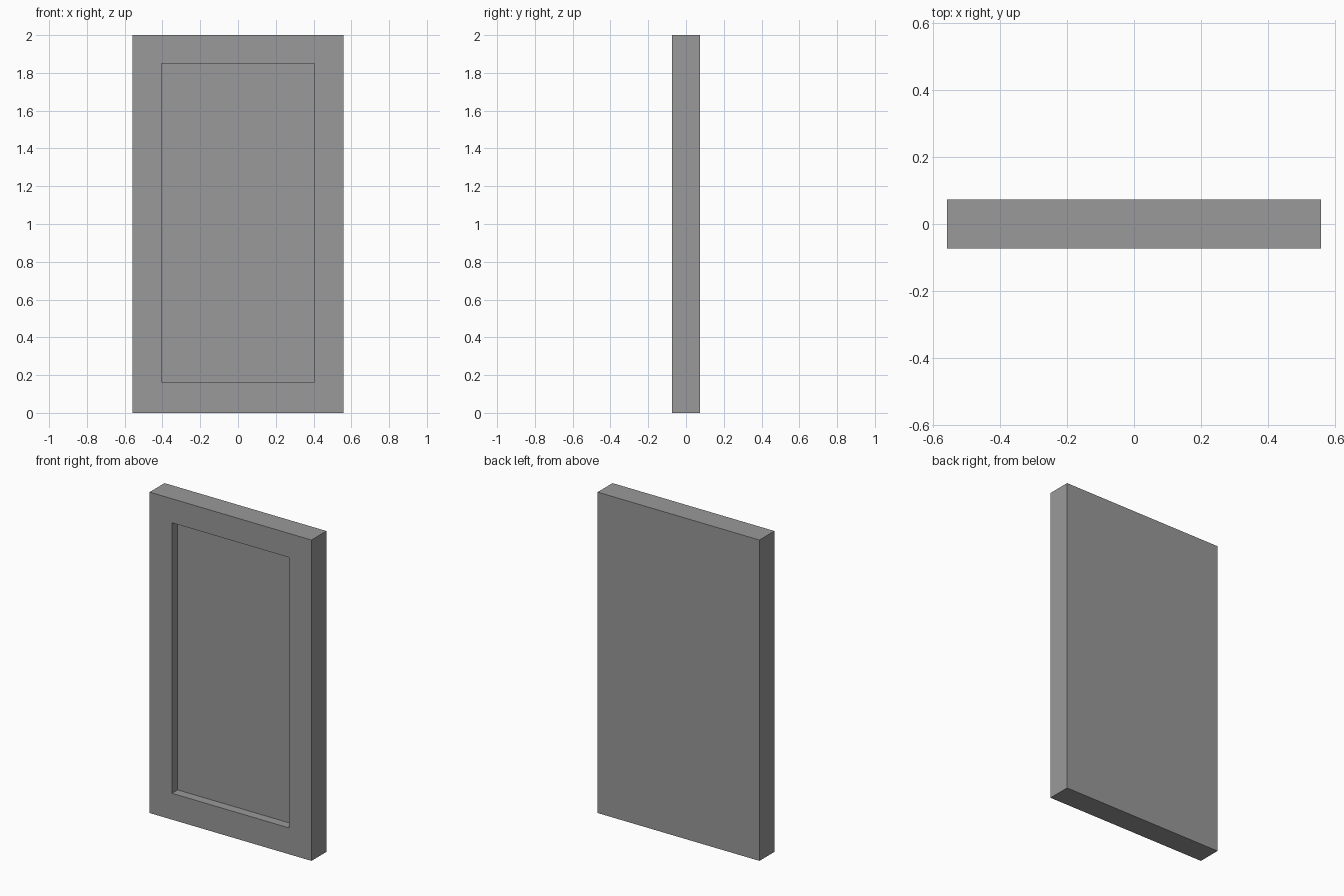
import bpy, bmesh
from mathutils import Vector

if "Cube" in bpy.data.objects:
    bpy.data.objects.remove(bpy.data.objects["Cube"])

W, D, H = 1.116, 0.147, 2.0            # overall size
STILE, TOP, BOTTOM = 0.154, 0.15, 0.164  # border widths
DEPTH = 0.056                          # recess depth

bm = bmesh.new()

# Solid slab standing on the ground
bmesh.ops.create_cube(bm, size=1.0)
for v in bm.verts:
    v.co = Vector((v.co.x * W, v.co.y * D, (v.co.z + 0.5) * H))

# Recessed front panel: inset the front face, fit the border, push it in
bm.normal_update()
front = min(bm.faces, key=lambda f: f.calc_center_median().y)
bmesh.ops.inset_region(bm, faces=[front], thickness=0.1)
for v in front.verts:
    v.co.x = (W / 2 - STILE) * (1 if v.co.x > 0 else -1)
    v.co.z = H - TOP if v.co.z > H / 2 else BOTTOM
panel = bmesh.ops.extrude_discrete_faces(bm, faces=[front])["faces"][0]
for v in panel.verts:
    v.co.y += DEPTH

bmesh.ops.recalc_face_normals(bm, faces=bm.faces)
mesh = bpy.data.meshes.new("framed_panel")
bm.to_mesh(mesh)
bm.free()

# Dark grey finish
mat = bpy.data.materials.new("dark_grey")
mat.diffuse_color = (0.32, 0.32, 0.32, 1)
mat.use_nodes = True
mat.node_tree.nodes["Principled BSDF"].inputs["Base Color"].default_value = mat.diffuse_color
mesh.materials.append(mat)
bpy.context.collection.objects.link(bpy.data.objects.new("framed_panel", mesh))
